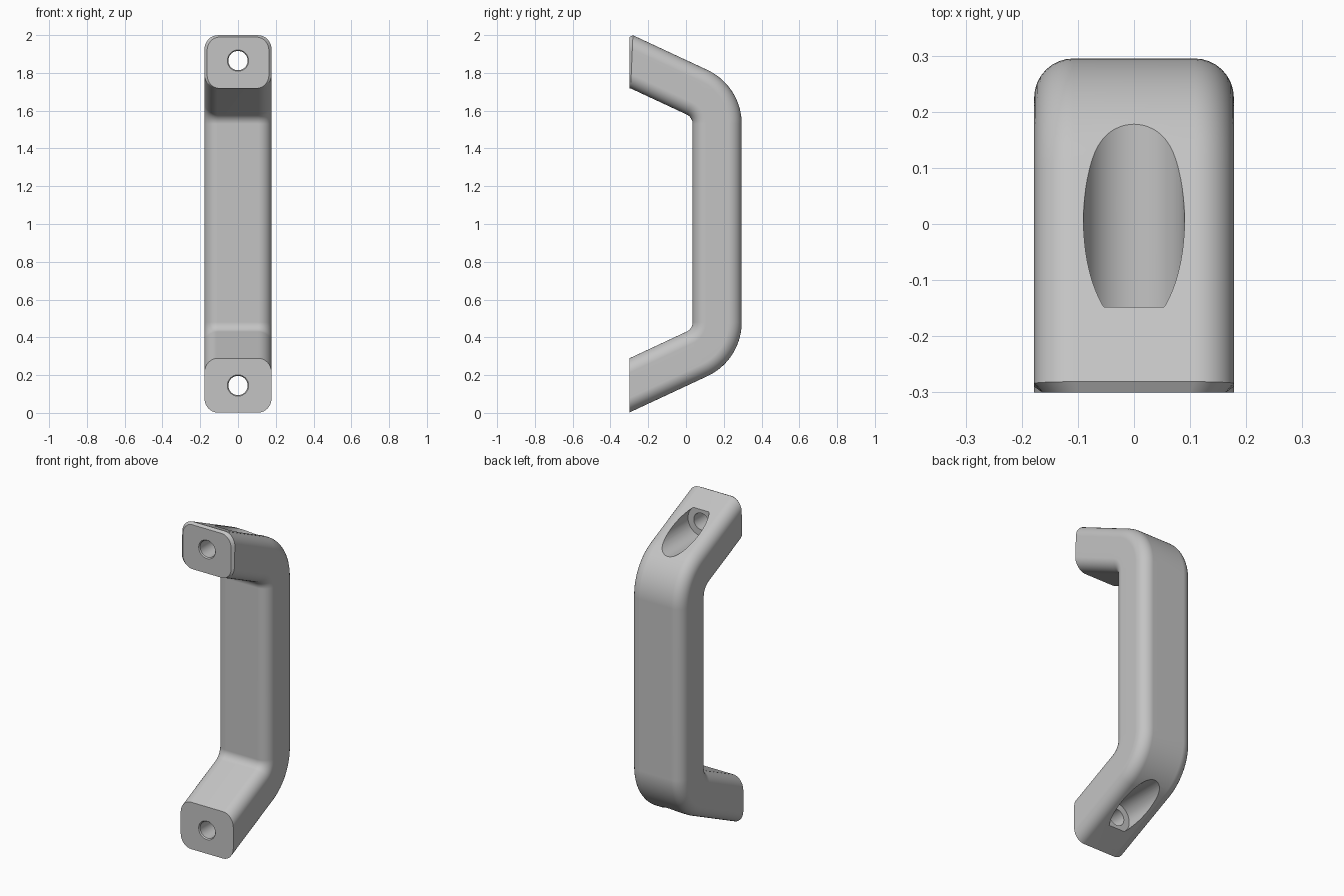
import bpy, bmesh, math
from mathutils import Matrix

if "Cube" in bpy.data.objects:
    bpy.data.objects.remove(bpy.data.objects["Cube"])

MID = 1.005                       # height of the mirror plane between the arms
HALF_W, THICK, CORNER = 0.178, 0.26, 0.07
BEND_Y, BEND_Z, BEND_R = -0.02, 1.53, 0.315
TURN = math.radians(65)
FRONT = -0.3

grey = bpy.data.materials.new("satin grey")
grey.use_nodes = True
grey.diffuse_color = (0.55, 0.55, 0.55, 1)
grey.node_tree.nodes["Principled BSDF"].inputs["Base Color"].default_value = (0.55, 0.55, 0.55, 1)


def section(steps=8):
    """Rounded rectangle: (sideways, outward) pairs."""
    pts = []
    for quarter, (sx, sn) in enumerate([(1, 1), (-1, 1), (-1, -1), (1, -1)]):
        for i in range(steps + 1):
            a = (quarter + i / steps) * math.pi / 2
            pts.append((sx * (HALF_W - CORNER) + CORNER * math.cos(a),
                        sn * (THICK / 2 - CORNER) + CORNER * math.sin(a)))
    return pts


PROFILE = section()


def bend_ring(angle):
    ring = []
    for x, n in PROFILE:
        r = BEND_R - THICK / 2 + n
        ring.append((x, BEND_Y + r * math.cos(angle), BEND_Z + r * math.sin(angle)))
    return ring


def end_ring(y_mid, lean):
    """Extend the arm to a plane near the front, optionally leaning."""
    ring = []
    for (x, n), (_, y, z) in zip(PROFILE, bend_ring(TURN)):
        y_end = y_mid + lean * n / (THICK / 2)
        ring.append((x, y_end, z + (y - y_end) / math.tan(TURN)))
    return ring


def flip(ring):
    return [(x, y, 2 * MID - z) for x, y, z in ring]


# Ring sequence from the lower foot to the upper foot
STEPS = 18
bends = [bend_ring(TURN * i / STEPS) for i in range(STEPS + 1)]
top_end = end_ring(-0.287, 0.006)
low = min(p[2] for p in top_end)
top_face = [(x * 0.92, FRONT, low + (z - low) * 0.965) for x, _, z in top_end]
rings = [flip(end_ring(FRONT, 0))] + [flip(r) for r in reversed(bends)]
rings += bends + [top_end, top_face]

# Handle body
bm = bmesh.new()
loops = [[bm.verts.new(p) for p in ring] for ring in rings]
count = len(PROFILE)
for a, b in zip(loops, loops[1:]):
    for i in range(count):
        j = (i + 1) % count
        bm.faces.new((a[i], a[j], b[j], b[i]))
bm.faces.new(loops[0])
bm.faces.new(loops[-1])
bmesh.ops.recalc_face_normals(bm, faces=bm.faces)
mesh = bpy.data.meshes.new("handle")
bm.to_mesh(mesh)
bm.free()
mesh.materials.append(grey)
handle = bpy.data.objects.new("handle", mesh)
bpy.context.collection.objects.link(handle)


def screw_cutter(name, z):
    """Stepped round cutter: chamfered screw hole and wide head pocket."""
    outline = [(0.064, -0.31), (0.051, -0.293), (0.051, -0.148), (0.09, -0.148), (0.09, 0.5)]
    bm = bmesh.new()
    sides = 64
    loops = []
    for r, y in outline:
        loops.append([bm.verts.new((r * math.cos(k * math.tau / sides), y,
                                    z + r * math.sin(k * math.tau / sides))) for k in range(sides)])
    for a, b in zip(loops, loops[1:]):
        for i in range(sides):
            j = (i + 1) % sides
            bm.faces.new((a[i], a[j], b[j], b[i]))
    bm.faces.new(loops[0])
    bm.faces.new(loops[-1])
    bmesh.ops.recalc_face_normals(bm, faces=bm.faces)
    mesh = bpy.data.meshes.new(name)
    bm.to_mesh(mesh)
    bm.free()
    mesh.materials.append(grey)
    obj = bpy.data.objects.new(name, mesh)
    bpy.context.collection.objects.link(obj)
    obj.hide_render = True
    return obj


# Screw holes and pockets in both arms
bpy.ops.object.select_all(action='DESELECT')
bpy.context.view_layer.objects.active = handle
handle.select_set(True)
for name, z in (("upper_screw_cutter", 1.865), ("lower_screw_cutter", 2 * MID - 1.865)):
    cutter = screw_cutter(name, z)
    mod = handle.modifiers.new(name, 'BOOLEAN')
    mod.operation = 'DIFFERENCE'
    mod.solver = 'EXACT'
    mod.object = cutter
    bpy.ops.object.modifier_apply(modifier=mod.name)
    bpy.data.objects.remove(cutter)

# Smooth shading with crisp rims
bpy.ops.object.shade_smooth_by_angle(angle=math.radians(30))
weighted = handle.modifiers.new("weighted_normals", 'WEIGHTED_NORMAL')
weighted.keep_sharp = True
